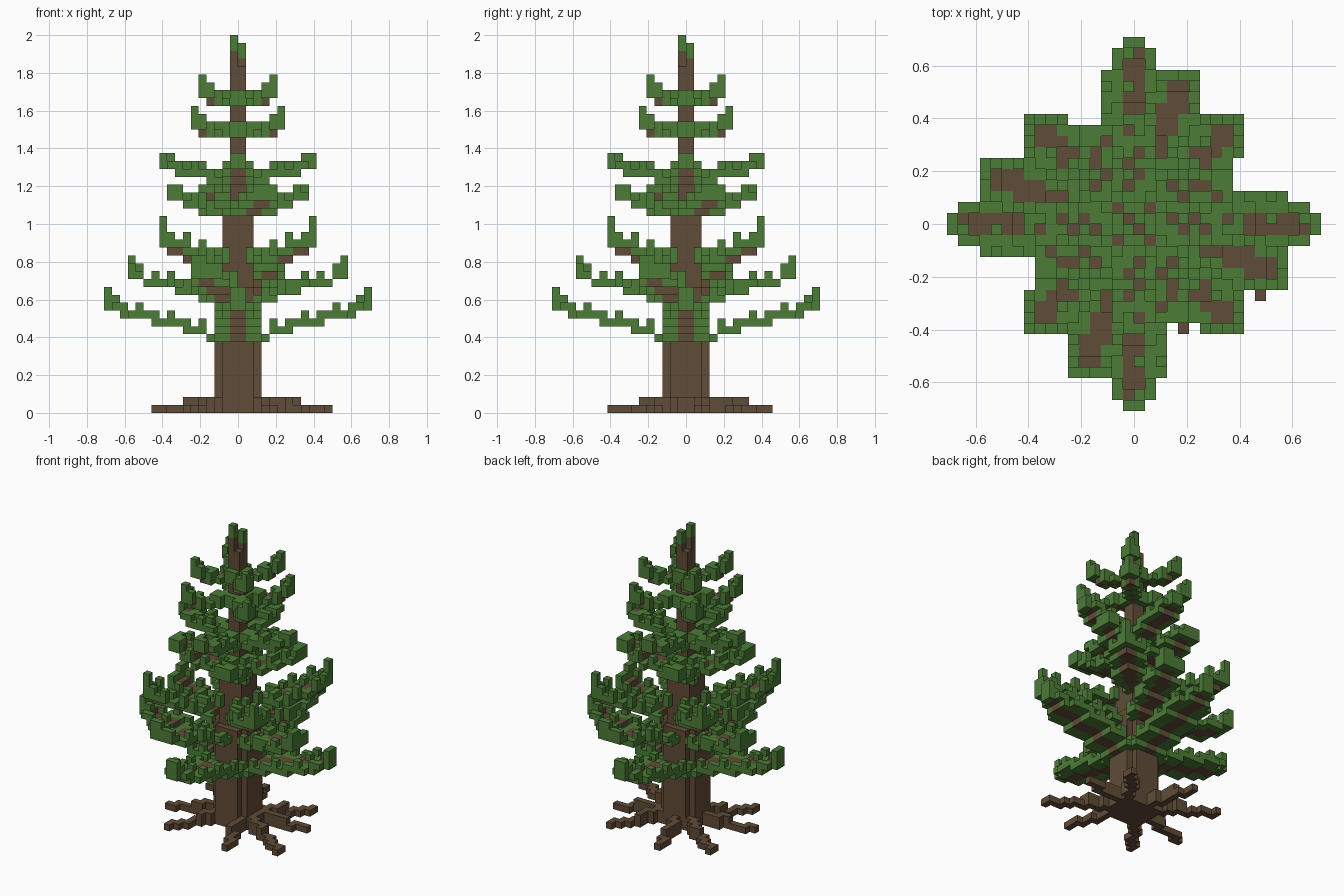
import bpy
import bmesh
import math
import random

cube = bpy.data.objects.get("Cube")
if cube:
    bpy.data.objects.remove(cube, do_unlink=True)

random.seed(4)
V = 1 / 24          # edge length of one block
taken = set()       # blocks already filled
parts = []          # (name, blocks, material)


def material(name, colour):
    mat = bpy.data.materials.new(name)
    mat.use_nodes = True
    mat.diffuse_color = colour
    mat.node_tree.nodes["Principled BSDF"].inputs["Base Color"].default_value = colour
    return mat


bark = material("bark_brown", (0.117, 0.072, 0.038, 1))
needle = material("needle_green", (0.072, 0.202, 0.037, 1))


def add_part(name, blocks, mat):
    """Claim the free blocks of a part."""
    blocks = set(blocks) - taken
    taken.update(blocks)
    parts.append((name, blocks, mat))


def four_ways(blocks):
    """Repeat blocks at every quarter turn around the trunk."""
    result = set()
    for x, y, z in blocks:
        for _ in range(4):
            result.add((x, y, z))
            x, y = -1 - y, x
    return result


def box(x0, x1, y0, y1, z0, z1):
    return {(x, y, z) for x in range(x0, x1) for y in range(y0, y1) for z in range(z0, z1)}


# Stepped trunk with notched lower corners and two leader tips
trunk = box(-3, 3, -2, 2, 0, 16) | box(-2, 2, -3, 3, 0, 16)
trunk |= box(-2, 2, -2, 2, 16, 25) | box(-1, 1, -1, 1, 25, 44)
trunk |= box(-1, 0, -1, 0, 44, 46) | box(0, 1, 0, 1, 44, 45)
add_part("trunk", trunk, bark)
add_part("leader_tips", box(-1, 0, -1, 0, 46, 48) | box(0, 1, 0, 1, 45, 47), needle)

# Roots: thin stepped lines that sink with distance
roots = set()
for tx, ty in [(10, 2), (7, 8), (-3, 10), (-10, 7), (-11, -3), (-7, -9), (4, -10), (11, -7)]:
    n = max(abs(tx), abs(ty))
    last = None
    for t in range(1, n + 1):
        x, y = round(tx * t / n), round(ty * t / n)
        height = 2 if math.hypot(x, y) < 7.5 else 1
        steps = [(x, y)]
        if last and last[0] != x and last[1] != y:
            steps.append((x, last[1]))
        for sx, sy in steps:
            roots |= {(sx, sy, z) for z in range(height)}
        last = (x, y)
add_part("roots", roots, bark)


def branch(tip, widths, z0, z1, power, tip_tuft, cover):
    """Return wood and needle blocks of one rising branch."""
    tx, ty = tip
    n = max(abs(tx), abs(ty))
    length = math.hypot(tx, ty)
    foot, core = set(), set()
    for t in range(1, n + 1):
        cx, cy = round(tx * t / n), round(ty * t / n)
        w = next(w for end, w in widths if t <= end)
        foot |= {(x, y) for x in range(cx - w, cx + w) for y in range(cy - w, cy + w)}
        core |= {(x, y) for x in (cx - 1, cx) for y in (cy - 1, cy)}

    def along(x, y):
        return ((x + 0.5) * tx + (y + 0.5) * ty) / length

    def reach(x, y):
        return max(abs(x + 0.5), abs(y + 0.5))

    far = max(along(x, y) for x, y in foot)
    edge = max(reach(x, y) for x, y in foot)
    wood, leaves = set(), set()
    for x, y in sorted(foot):
        s = along(x, y)
        z = round(z0 + (z1 - z0) * max(0, (reach(x, y) - 2) / (edge - 2)) ** power)
        rim = any((x + i, y + j) not in foot for i, j in ((1, 0), (-1, 0), (0, 1), (0, -1)))
        if (x, y) in core and not rim:
            wood.add((x, y, z))
            # some needles lie over the wood
            if random.random() < cover:
                leaves.add((x, y, z + 1))
            continue
        top = z
        if rim:
            # upright tufts on every second rim block, tallest at the tip
            if s > far - 0.35:
                top = z + tip_tuft
            elif int(far - s + 0.01) % 2 == 0:
                top = z + 1
        leaves |= {(x, y, k) for k in range(z, top + 1)}
    return wood, leaves


# Seven whorls of four branches:
# tip, half widths along it, heights, curve, tip tuft, needle cover
whorls = [
    ((16, 0), [(11, 3), (14, 2), (16, 1)], 9, 13, 0.95, 2, 0.12),
    ((12, -4), [(12, 2)], 14, 17, 1.2, 2, 0.12),
    ((8, 8), [(3, 1), (8, 2)], 19, 21, 3, 3, 0.15),
    ((7, 3), [(2, 1), (7, 2)], 25, 27, 1.5, 1, 0.35),
    ((9, 0), [(3, 1), (7, 2), (9, 1)], 29, 31, 1.2, 1, 0.35),
    ((5, 5), [(5, 1)], 35, 36, 2.5, 2, 0.4),
    ((4, 4), [(4, 1)], 39, 40, 2.5, 2, 0.4),
]
grown = [branch(*w) for w in whorls]
for i, (wood, leaves) in enumerate(grown, 1):
    add_part(f"branch_wood_{i}", four_ways(wood), bark)
for i, (wood, leaves) in enumerate(grown, 1):
    add_part(f"branch_needles_{i}", four_ways(leaves), needle)

# Block faces: direction and the four corners on that side
SIDES = [
    ((1, 0, 0), ((1, 0, 0), (1, 1, 0), (1, 1, 1), (1, 0, 1))),
    ((-1, 0, 0), ((0, 1, 0), (0, 0, 0), (0, 0, 1), (0, 1, 1))),
    ((0, 1, 0), ((1, 1, 0), (0, 1, 0), (0, 1, 1), (1, 1, 1))),
    ((0, -1, 0), ((0, 0, 0), (1, 0, 0), (1, 0, 1), (0, 0, 1))),
    ((0, 0, 1), ((0, 0, 1), (1, 0, 1), (1, 1, 1), (0, 1, 1))),
    ((0, 0, -1), ((0, 1, 0), (1, 1, 0), (1, 0, 0), (0, 0, 0))),
]


def build(name, blocks, mat):
    """Make a mesh from the exposed faces of the blocks."""
    bm = bmesh.new()
    verts = {}
    for x, y, z in sorted(blocks):
        for (dx, dy, dz), corners in SIDES:
            if (x + dx, y + dy, z + dz) in taken:
                continue
            face = []
            for a, b, c in corners:
                key = (x + a, y + b, z + c)
                if key not in verts:
                    verts[key] = bm.verts.new([k * V for k in key])
                face.append(verts[key])
            bm.faces.new(face)
    # merge flat neighbouring faces
    bmesh.ops.dissolve_limit(bm, angle_limit=0.01, verts=bm.verts[:], edges=bm.edges[:])
    mesh = bpy.data.meshes.new(name)
    bm.to_mesh(mesh)
    bm.free()
    mesh.materials.append(mat)
    bpy.context.collection.objects.link(bpy.data.objects.new(name, mesh))


for part in parts:
    build(*part)
